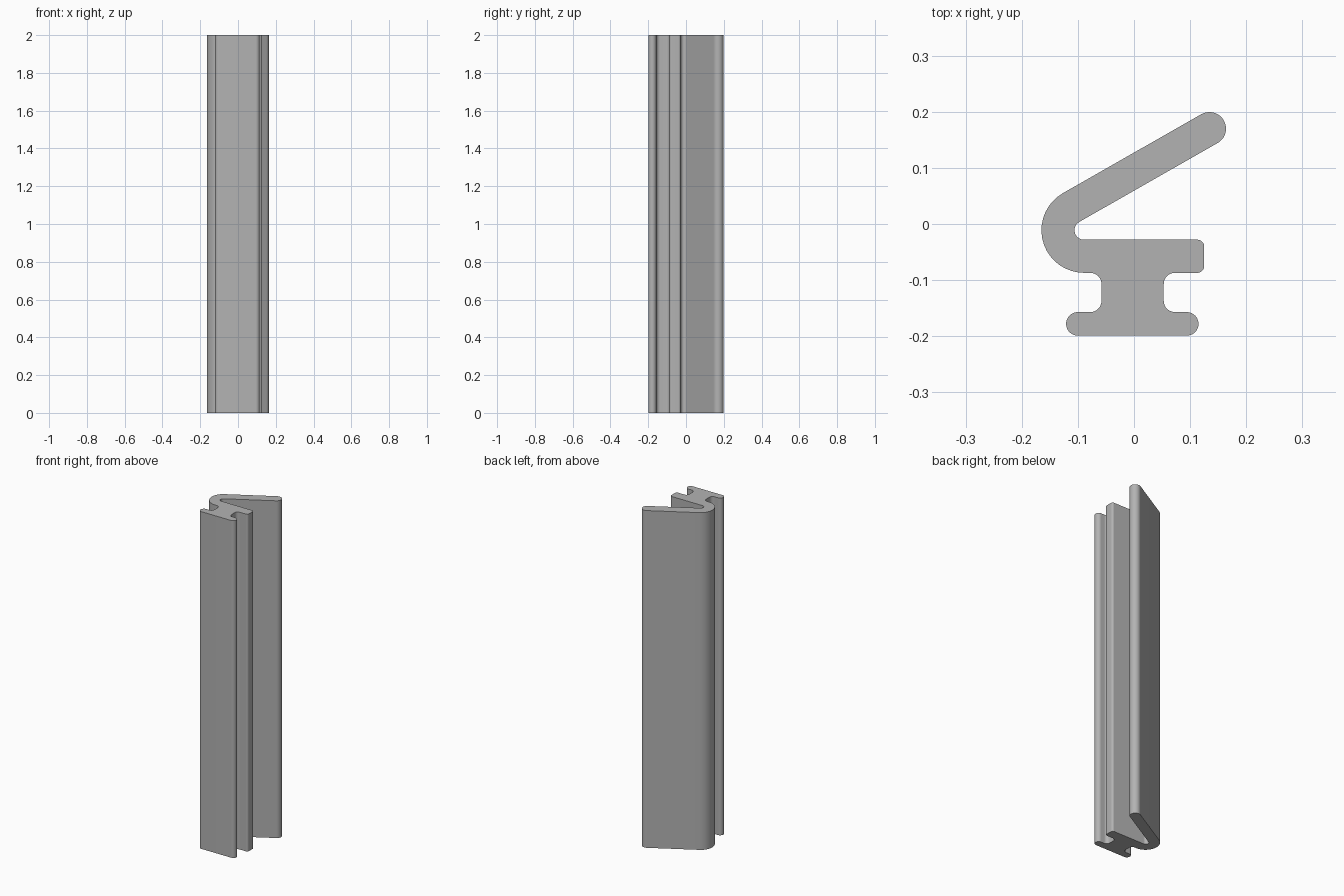
import bpy
import bmesh
from math import cos, sin, radians

if "Cube" in bpy.data.objects:
    bpy.data.objects.remove(bpy.data.objects["Cube"], do_unlink=True)

HEIGHT = 2.0


def arc(cx, cy, r, start, end):
    """Points along an arc, angles in degrees."""
    steps = max(6, round(abs(end - start) / 9))
    angles = [radians(start + (end - start) * i / steps) for i in range(steps + 1)]
    return [(cx + r * cos(a), cy + r * sin(a)) for a in angles]


# Cross-section, counter-clockwise; straight runs join the arcs
hook = (-0.089, -0.011)
profile = (
    arc(0.094, -0.178, 0.021, -90, 90)          # foot, right end
    + arc(0.073, -0.137, 0.02, 270, 180)        # neck, right fillets
    + arc(0.073, -0.107, 0.02, 180, 90)
    + arc(0.113, -0.075, 0.012, -90, 0)         # shelf, right corners
    + arc(0.113, -0.040, 0.012, 0, 90)
    + arc(*hook, 0.017, 270, 120)               # inside of the bend
    + arc(0.1345, 0.1700, 0.0295, -60, 120)     # lip tip
    + arc(*hook, 0.076, 120, 270)               # outside of the bend
    + arc(-0.078, -0.107, 0.02, 90, 0)          # neck, left fillets
    + arc(-0.078, -0.137, 0.02, 0, -90)
    + arc(-0.100, -0.178, 0.021, 90, 270)       # foot, left end
)

# Extrude the section to full height
bm = bmesh.new()
face = bm.faces.new([bm.verts.new((x, y, 0)) for x, y in profile])
result = bmesh.ops.extrude_face_region(bm, geom=[face], use_keep_orig=True)
top = [v for v in result["geom"] if isinstance(v, bmesh.types.BMVert)]
bmesh.ops.translate(bm, verts=top, vec=(0, 0, HEIGHT))
bmesh.ops.recalc_face_normals(bm, faces=bm.faces[:])
mesh = bpy.data.meshes.new("seal_strip")
bm.to_mesh(mesh)
bm.free()

strip = bpy.data.objects.new("seal_strip", mesh)
bpy.context.collection.objects.link(strip)

# Plain grey material
grey = bpy.data.materials.new("grey")
grey.use_nodes = True
colour = (0.45, 0.45, 0.45, 1)
grey.diffuse_color = colour
grey.node_tree.nodes["Principled BSDF"].inputs["Base Color"].default_value = colour
mesh.materials.append(grey)

# Smooth the rounded runs, keep the end caps crisp
bpy.ops.object.select_all(action="DESELECT")
strip.select_set(True)
bpy.context.view_layer.objects.active = strip
bpy.ops.object.shade_smooth_by_angle(angle=radians(30))
